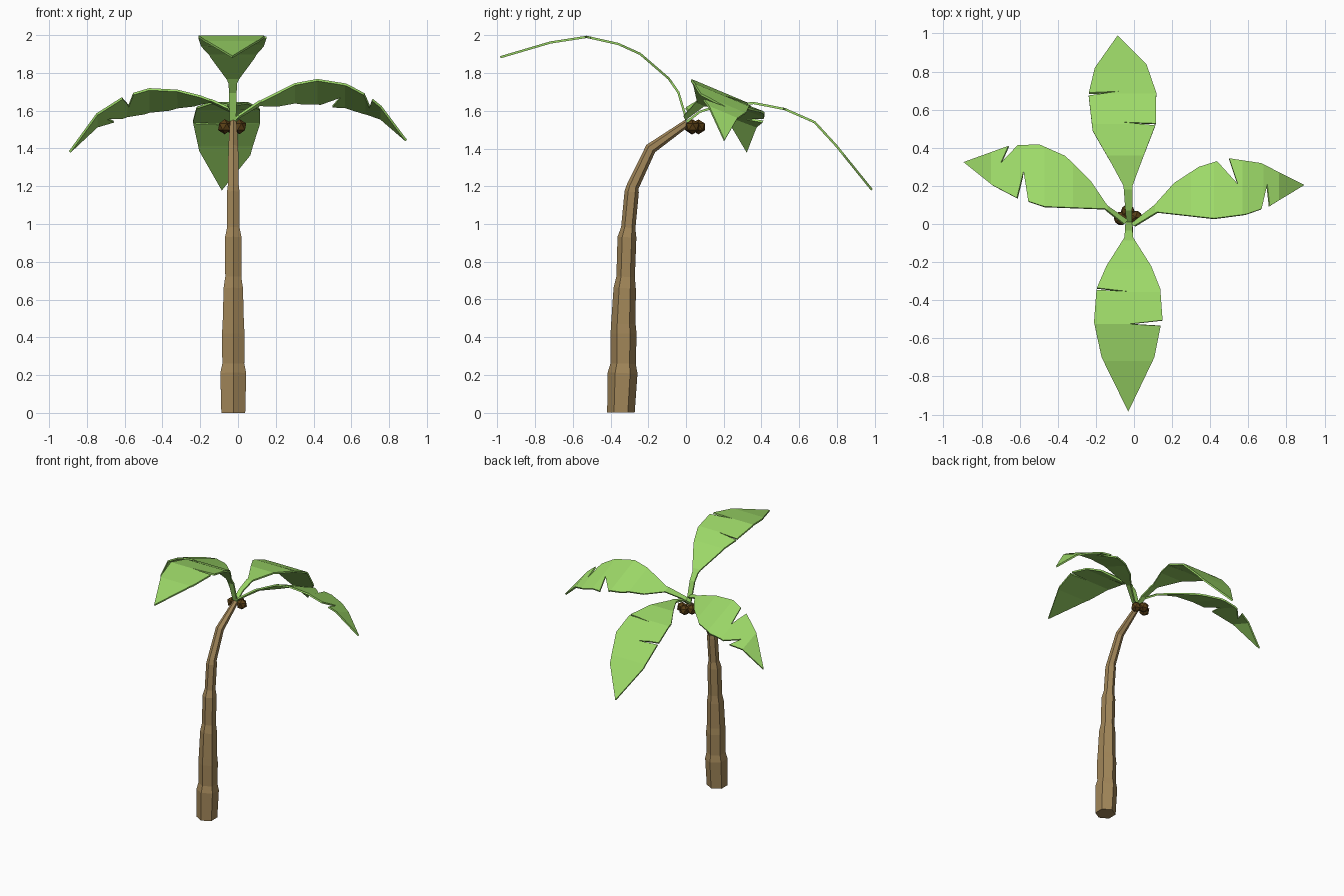
import bpy, bmesh, math
from mathutils import Vector

if "Cube" in bpy.data.objects:
    bpy.data.objects.remove(bpy.data.objects["Cube"])


def material(name, rgb):
    m = bpy.data.materials.new(name)
    m.diffuse_color = (*rgb, 1)
    m.use_nodes = True
    m.node_tree.nodes["Principled BSDF"].inputs["Base Color"].default_value = m.diffuse_color
    return m


BARK = material("bark", (0.36, 0.24, 0.10))
LEAF = material("leaf_green", (0.34, 0.70, 0.14))
NUT = material("nut_brown", (0.10, 0.05, 0.008))


def finish(bm, name, mat):
    me = bpy.data.meshes.new(name)
    bm.to_mesh(me)
    bm.free()
    me.materials.append(mat)
    ob = bpy.data.objects.new(name, me)
    bpy.context.collection.objects.link(ob)
    return ob


# Trunk: hexagonal rings (y, z, radius) swept along a leaning path
RINGS = [(-.345, 0, .073), (-.336, .21, .079), (-.333, .26, .067), (-.331, .42, .069),
         (-.332, .47, .065), (-.325, .66, .059), (-.32, .72, .049), (-.313, .93, .05),
         (-.306, .98, .038), (-.288, 1.17, .038), (-.282, 1.2, .033),
         (-.187, 1.4, .03), (.005, 1.535, .02)]
bm = bmesh.new()
loops = []
for i, (y, z, r) in enumerate(RINGS):
    a, b = RINGS[max(i - 1, 0)], RINGS[min(i + 1, len(RINGS) - 1)]
    t = Vector((0, b[0] - a[0], b[1] - a[1])).normalized() if i else Vector((0, 0, 1))
    side = Vector((0, t.z, -t.y))
    loops.append([bm.verts.new(Vector((-.025, y, z))
                  + r * (math.sin(k * math.pi / 3) * Vector((1, 0, 0))
                         + math.cos(k * math.pi / 3) * side)) for k in range(6)])
for lo, hi in zip(loops, loops[1:]):
    for k in range(6):
        n = (k + 1) % 6
        bm.faces.new((lo[k], lo[n], hi[n], hi[k]))
bm.faces.new(loops[0])
bm.faces.new(loops[-1])
bmesh.ops.recalc_face_normals(bm, faces=bm.faces)
finish(bm, "trunk", BARK)


def lerp_profile(profile, d):
    for (d0, z0), (d1, z1) in zip(profile, profile[1:]):
        if d <= d1:
            return z0 + (z1 - z0) * (d - d0) / (d1 - d0)
    return profile[-1][1]


def leaf(name, axis, sign, outline, profile, tilt=0.0, pivot=0.0):
    """Plan outline, creased across at each profile station, raised to the arch."""
    bm = bmesh.new()
    bm.faces.new([bm.verts.new((x, y, 0)) for x, y in outline])
    no = Vector((0, 0, 0))
    no[axis] = 1
    for d, _ in profile[1:-1]:
        bmesh.ops.bisect_plane(bm, geom=bm.verts[:] + bm.edges[:] + bm.faces[:],
                               plane_co=no * d * sign, plane_no=no, dist=1e-5)
    bmesh.ops.triangulate(bm, faces=bm.faces)
    for v in bm.verts:
        v.co.z = lerp_profile(profile, v.co[axis] * sign) + tilt * (v.co[1 - axis] - pivot)
    bm.normal_update()
    for f in bm.faces:
        if f.normal.z < 0:
            f.normal_flip()
    ob = finish(bm, name, LEAF)
    mod = ob.modifiers.new("thickness", "SOLIDIFY")
    mod.thickness = .012
    mod.offset = -1


# Four torn leaves around the crown
leaf("front_leaf", 1, -1,
     [(-.045, .01), (-.05, -.07), (-.145, -.22), (-.195, -.335), (-.03, -.354), (-.197, -.345),
      (-.21, -.515), (-.17, -.70), (-.03, -.985), (.107, -.70), (.14, -.535), (-.03, -.525),
      (.15, -.505), (.138, -.34), (.09, -.22), (-.005, -.07), (-.01, .01)],
     [(-.01, 1.55), (.035, 1.70), (.087, 1.775), (.24, 1.907), (.357, 1.96),
      (.526, 1.998), (.72, 1.968), (.985, 1.89)])
leaf("back_leaf", 1, 1,
     [(-.04, 0), (-.055, .2), (-.117, .315), (-.217, .49), (-.238, .675), (-.08, .697),
      (-.237, .69), (-.206, .82), (-.086, .99), (.065, .84), (.117, .69), (.115, .528),
      (-.06, .535), (.112, .518), (.055, .37), (-.008, .2), (-.01, 0)],
     [(0, 1.545), (.07, 1.60), (.18, 1.635), (.36, 1.647), (.525, 1.615),
      (.685, 1.545), (.80, 1.42), (.99, 1.185)])
leaf("right_leaf", 0, 1,
     [(-.02, .0), (.107, .1), (.21, .215), (.34, .30), (.436, .33), (.545, .21), (.50, .345),
      (.666, .32), (.895, .205), (.713, .095), (.70, .21), (.67, .08), (.59, .052),
      (.42, .03), (.12, .063), (.0, -.01)],
     [(-.02, 1.54), (.11, 1.66), (.30, 1.747), (.42, 1.764), (.57, 1.748), (.68, 1.705),
      (.76, 1.66), (.895, 1.515)], -.42, .04)
leaf("left_leaf", 0, -1,
     [(-.03, .02), (-.14, .098), (-.23, .23), (-.36, .357), (-.495, .417), (-.61, .415),
      (-.70, .32), (-.66, .41), (-.895, .325), (-.745, .205), (-.615, .137), (-.58, .278),
      (-.555, .12), (-.47, .092), (-.15, .08), (-.05, .0)],
     [(.03, 1.57), (.14, 1.655), (.20, 1.678), (.32, 1.71), (.47, 1.72), (.59, 1.70),
      (.75, 1.63), (.895, 1.475)], -.38, .09)

# Cluster of low-poly nuts under the crown
for i, (x, y) in enumerate([(-.07, .03), (.008, .035), (-.033, .066)]):
    bm = bmesh.new()
    bmesh.ops.create_icosphere(bm, subdivisions=1, radius=.04)
    bmesh.ops.translate(bm, verts=bm.verts, vec=(x, y, 1.515))
    finish(bm, f"nut_{i + 1}", NUT)
